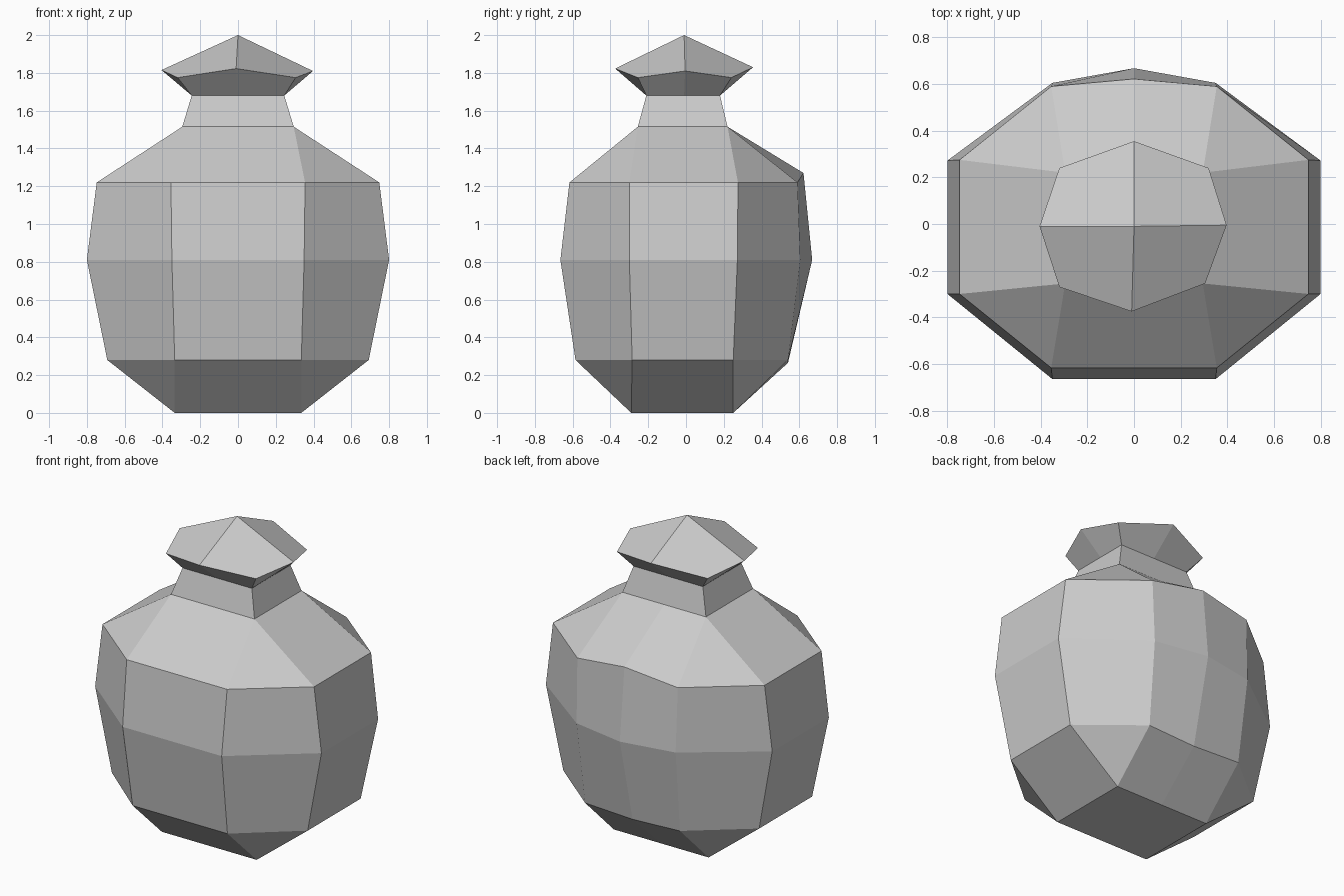
import bpy, bmesh

if "Cube" in bpy.data.objects:
    bpy.data.objects.remove(bpy.data.objects["Cube"])


def loft(name, rings, cap_top):
    """Skin a stack of equal-length point rings, capping the bottom and optionally the top."""
    bm = bmesh.new()
    loops = [[bm.verts.new(p) for p in ring] for ring in rings]
    n = len(loops[0])
    for a, b in zip(loops, loops[1:]):
        for i in range(n):
            j = (i + 1) % n
            bm.faces.new((a[i], a[j], b[j], b[i]))
    bm.faces.new(loops[0][::-1])
    if cap_top:
        bm.faces.new(loops[-1])
    return finish(name, bm, loops)


def finish(name, bm, loops):
    # Lid roof: four folded quads meeting at the apex
    if name == "lid":
        apex = bm.verts.new((0, -0.01, 2.0))
        top = loops[-1]
        for i in range(1, 8, 2):
            bm.faces.new((top[i], top[(i + 1) % 8], top[(i + 2) % 8], apex))
    bmesh.ops.remove_doubles(bm, verts=bm.verts, dist=0.0005)
    bmesh.ops.recalc_face_normals(bm, faces=bm.faces)
    me = bpy.data.meshes.new(name)
    bm.to_mesh(me)
    bm.free()
    ob = bpy.data.objects.new(name, me)
    bpy.context.collection.objects.link(ob)
    return ob


def body_ring(z, x, fx, front, s0, s1, back, mid_y, mid_z):
    """Chamfered rectangle with an extra point in the middle of the back edge."""
    return [(-fx, front, z), (fx, front, z), (x, s0, z), (x, s1, z),
            (fx, back, z), (0, mid_y, mid_z), (-fx, back, z),
            (-x, s1, z), (-x, s0, z)]


def square_ring(z, x, front, back):
    """Four corners only: each chamfer collapses to a point."""
    return body_ring(z, x, x, front, front, back, back, back, z)


# Jar body, shoulder and neck
loft("jar_body", [
    square_ring(0.0, 0.335, -0.29, 0.25),
    body_ring(0.28, 0.692, 0.335, -0.585, -0.285, 0.25, 0.54, 0.54, 0.265),
    body_ring(0.81, 0.80, 0.35, -0.665, -0.30, 0.272, 0.605, 0.668, 0.81),
    body_ring(1.22, 0.748, 0.355, -0.617, -0.30, 0.275, 0.59, 0.622, 1.27),
    square_ring(1.515, 0.295, -0.255, 0.22),
    square_ring(1.68, 0.245, -0.21, 0.18),
], True)

# Faceted lid: flared rim rising from the neck, with a pointed roof
x, f, b, m = 0.245, -0.21, 0.18, -0.01
loft("lid", [
    [(-x, f, 1.68), (0, f, 1.68), (x, f, 1.68), (x, m, 1.68),
     (x, b, 1.68), (0, b, 1.68), (-x, b, 1.68), (-x, m, 1.68)],
    [(-0.32, -0.27, 1.775), (-0.01, -0.375, 1.823), (0.305, -0.255, 1.775), (0.397, -0.005, 1.81),
     (0.32, 0.24, 1.775), (0, 0.355, 1.83), (-0.32, 0.24, 1.775), (-0.405, -0.01, 1.815)],
], False)
